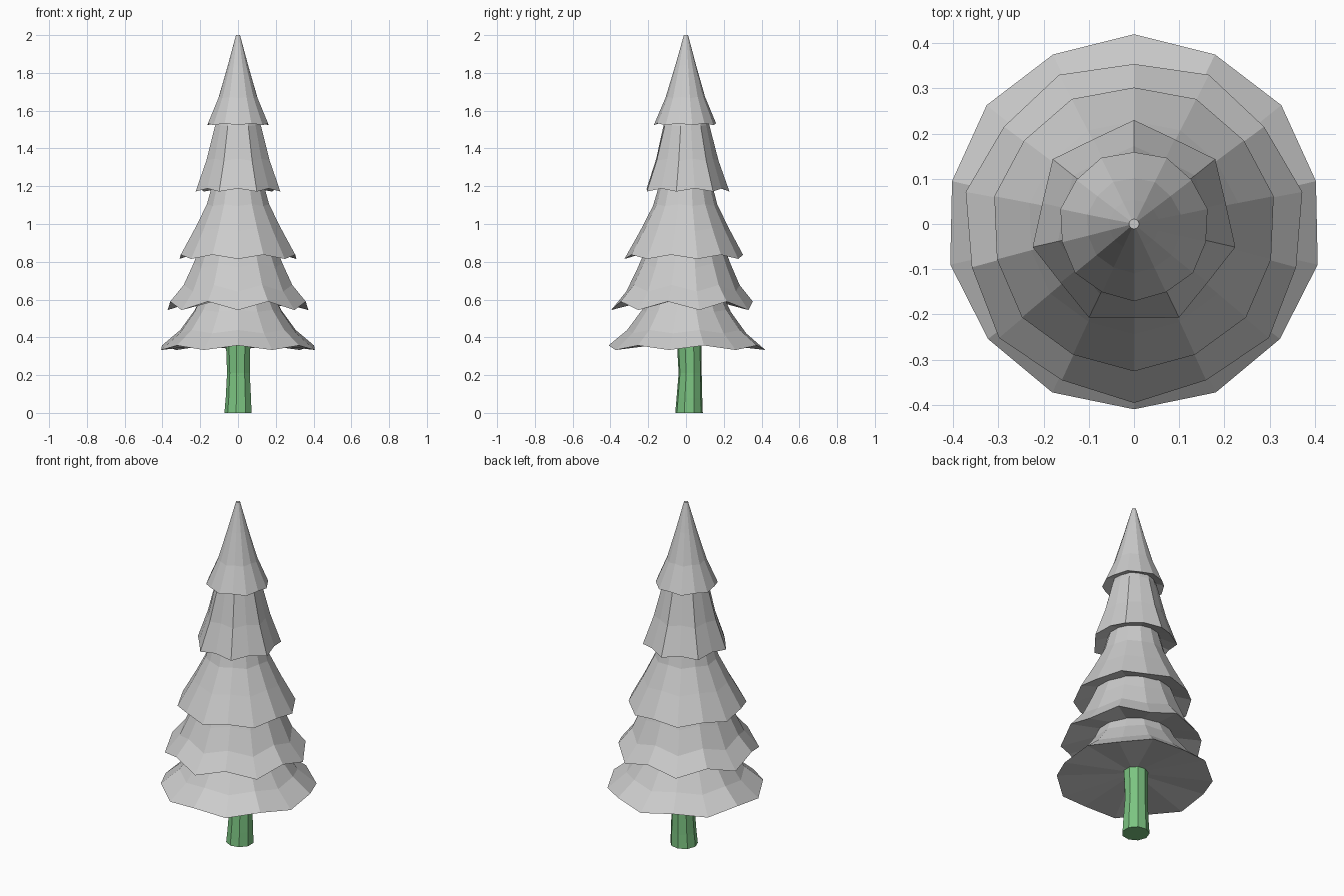
import bpy, bmesh
from math import sin, cos, pi

if "Cube" in bpy.data.objects:
    bpy.data.objects.remove(bpy.data.objects["Cube"])

SIDES = 14


def loft(name, rings, cap_start=True, cap_end=True, color=None):
    """Skin a list of equal-length point rings into a flat-shaded object."""
    bm = bmesh.new()
    loops = [[bm.verts.new(p) for p in ring] for ring in rings]
    n = len(loops[0])
    for a, b in zip(loops, loops[1:]):
        for i in range(n):
            j = (i + 1) % n
            bm.faces.new((a[i], a[j], b[j], b[i]))
    if cap_start:
        bm.faces.new(loops[0])
    if cap_end:
        bm.faces.new(loops[-1])
    bmesh.ops.recalc_face_normals(bm, faces=bm.faces)
    mesh = bpy.data.meshes.new(name)
    bm.to_mesh(mesh)
    bm.free()
    obj = bpy.data.objects.new(name, mesh)
    bpy.context.collection.objects.link(obj)
    if color:
        mat = bpy.data.materials.new(name + "_colour")
        mat.diffuse_color = color
        mat.use_nodes = True
        mat.node_tree.nodes["Principled BSDF"].inputs["Base Color"].default_value = mat.diffuse_color
        mesh.materials.append(mat)
    return obj


def tier(name, profile, inner, low, dz, dr, cy):
    """Skirt of branches: underside ring, scalloped rim, then rings to the top.
    Vertices of parity 'low' hang dz lower and stick out dr further."""
    rim_z, top_z = profile[0][1], profile[-1][1]
    rings = []
    for r, z in [inner] + profile:
        fade = max(0, 1 - abs(z - rim_z) / (top_z - rim_z))
        if (r, z) == inner:
            fade = 0
        ring = []
        for i in range(SIDES):
            a = 2 * pi * i / SIDES
            s = (0.5 if i % 2 == low else -0.5) * fade
            # the rim drifts off the axis, the upper rings return to it
            ring.append(((r + s * dr) * sin(a),
                         (r + s * dr) * cos(a) + cy * fade,
                         z - s * dz))
        rings.append(ring)
    return loft(name, rings)


# Five branch tiers, bottom to top
tier("branches_lowest",
     [(0.415, 0.345), (0.315, 0.43), (0.235, 0.54), (0.17, 0.68)],
     (0.06, 0.375), 0, 0.024, 0.004, 0.003)
tier("branches_low",
     [(0.375, 0.567), (0.30, 0.66), (0.245, 0.78), (0.165, 0.98)],
     (0.20, 0.60), 1, 0.045, 0.014, -0.014)
tier("branches_middle",
     [(0.314, 0.826), (0.235, 0.97), (0.17, 1.10), (0.12, 1.28)],
     (0.19, 0.86), 1, 0.022, 0.006, -0.009)
tier("branches_high",
     [(0.219, 1.18), (0.165, 1.34), (0.122, 1.52), (0.075, 1.66)],
     (0.135, 1.21), 0, 0.016, 0.022, 0.0)
tier("branches_top",
     [(0.165, 1.528), (0.105, 1.67), (0.055, 1.84), (0.011, 2.0)],
     (0.10, 1.55), 1, 0.01, 0.004, -0.004)

# Slightly crooked trunk: radius, centre x, centre y, height
trunk_rings = []
for r, cx, cy, z in [(0.074, 0.002, 0.016, 0.0), (0.069, 0.004, 0.018, 0.08),
                     (0.062, 0.004, 0.022, 0.21), (0.066, 0.003, 0.018, 0.35),
                     (0.066, 0.003, 0.015, 0.42)]:
    trunk_rings.append([(cx + r * cos(2 * pi * (k + 0.5) / 9),
                         cy + r * sin(2 * pi * (k + 0.5) / 9), z)
                        for k in range(9)])
loft("trunk", trunk_rings, color=(0.2, 0.55, 0.22, 1))
